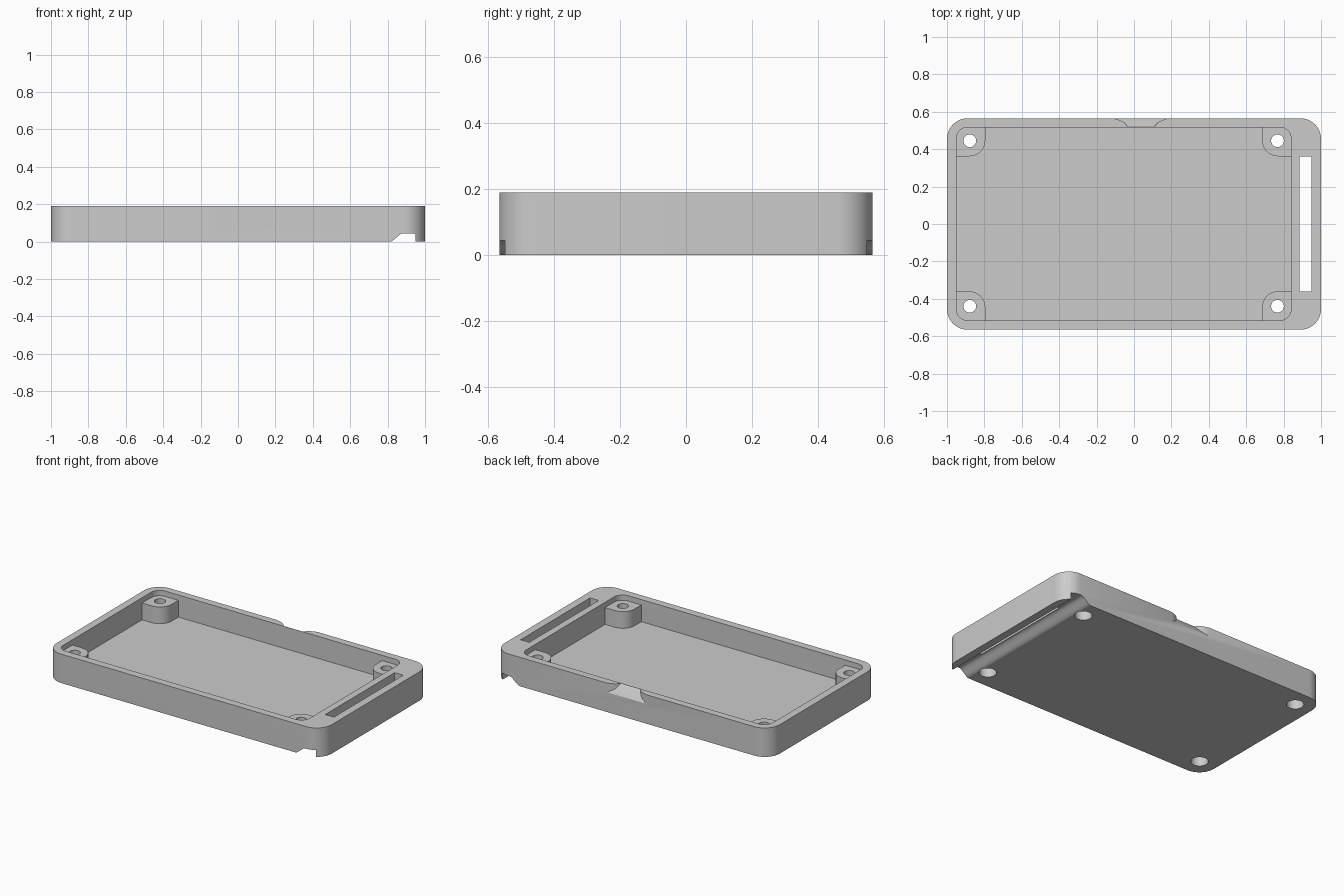
import bpy, bmesh, math

old = bpy.data.objects.get("Cube")
if old:
    bpy.data.objects.remove(old, do_unlink=True)

grey = bpy.data.materials.new("matte grey")
grey.use_nodes = True
colour = (0.6, 0.6, 0.6, 1)
grey.diffuse_color = colour
grey.node_tree.nodes["Principled BSDF"].inputs["Base Color"].default_value = colour


def loft(name, rings):
    """Closed solid through rings of equal point count."""
    bm = bmesh.new()
    loops = [[bm.verts.new(p) for p in ring] for ring in rings]
    n = len(loops[0])
    bm.faces.new(loops[0])
    bm.faces.new(loops[-1])
    for a, b in zip(loops, loops[1:]):
        for i in range(n):
            j = (i + 1) % n
            bm.faces.new((a[i], a[j], b[j], b[i]))
    bmesh.ops.recalc_face_normals(bm, faces=bm.faces)
    mesh = bpy.data.meshes.new(name)
    bm.to_mesh(mesh)
    bm.free()
    mesh.materials.append(grey)
    obj = bpy.data.objects.new(name, mesh)
    bpy.context.collection.objects.link(obj)
    return obj


def block(name, x0, x1, y0, y1, z0, z1, r=0, rounded=(0, 1, 2, 3), steps=10):
    """Box whose listed upright corners (counted from +x +y) have radius r."""
    outline = []
    for k, (sx, sy) in enumerate([(1, 1), (-1, 1), (-1, -1), (1, -1)]):
        cx, cy = (x1 if sx > 0 else x0), (y1 if sy > 0 else y0)
        if r == 0 or k not in rounded:
            outline.append((cx, cy))
            continue
        for i in range(steps + 1):
            a = math.pi / 2 * (k + i / steps)
            outline.append((cx - sx * r + r * math.cos(a), cy - sy * r + r * math.sin(a)))
    return loft(name, [[(x, y, z) for x, y in outline] for z in (z0, z1)])


def cylinder(name, x, y, z0, z1, r, n=32):
    ring = [(x + r * math.cos(math.tau * i / n), y + r * math.sin(math.tau * i / n))
            for i in range(n)]
    return loft(name, [[(px, py, z) for px, py in ring] for z in (z0, z1)])


def combine(target, tool, operation):
    mod = target.modifiers.new(tool.name, "BOOLEAN")
    mod.operation = operation
    mod.solver = "EXACT"
    mod.object = tool
    bpy.context.view_layer.objects.active = target
    bpy.ops.object.modifier_apply(modifier=mod.name)
    bpy.data.objects.remove(tool, do_unlink=True)


# Outer shell and its open cavity
H, FLOOR, POST_TOP = 0.19, 0.045, 0.155
X0, X1, Y0, Y1 = -0.95, 0.84, -0.515, 0.517
tray = block("case_tray", -1, 1, -0.565, 0.565, 0, H, 0.11)
combine(tray, block("cavity", X0, X1, Y0, Y1, FLOOR, 0.3, 0.06), "DIFFERENCE")

# Corner screw posts, sunk into walls and floor, rounded on the inward corner only
SIZE, SINK = 0.155, 0.01
left, right = (X0 - SINK, X0 + SIZE), (X1 - SIZE, X1 + SINK)
front, back = (Y0 - SINK, Y0 + SIZE), (Y1 - SIZE, Y1 + SINK)
for corner, (xs, ys) in enumerate([(left, front), (right, front), (right, back), (left, back)]):
    post = block("screw_post", *xs, *ys, 0.02, POST_TOP, 0.085, (corner,))
    combine(tray, post, "UNION")

# Screw holes with wider counterbores underneath
for x in (-0.878, 0.767):
    for y in (-0.44, 0.445):
        combine(tray, cylinder("screw_hole", x, y, -0.1, 0.3, 0.034), "DIFFERENCE")
        combine(tray, cylinder("counterbore", x, y, -0.1, 0.08, 0.052), "DIFFERENCE")

# Strap slot through the wide end wall
combine(tray, block("strap_slot", 0.886, 0.949, -0.36, 0.36, -0.1, 0.3), "DIFFERENCE")

# Finger groove across the underside, with a curved ramp
ramp = []
for i in range(13):
    t = i / 12
    ramp.append((0.81 + 0.075 * t, 0.045 * t * t * (3 - 2 * t)))
groove = [(0.81, -0.05)] + ramp + [(0.949, 0.045), (0.949, -0.05)]
combine(tray, loft("groove", [[(x, y, z) for x, z in groove] for y in (-0.7, 0.7)]),
        "DIFFERENCE")

# Flared thumb scoop in the back rim, rising to the inner edge of the wall
sections = [(0.519, -0.035, 0.11, H), (0.53, -0.04, 0.115, 0.178),
            (0.545, -0.055, 0.13, 0.158), (0.555, -0.075, 0.15, 0.145),
            (0.565, -0.11, 0.18, 0.13), (0.6, -0.11, 0.18, 0.13)]
combine(tray, loft("scoop", [[(a, y, z), (b, y, z), (b, y, 0.3), (a, y, 0.3)]
                             for y, a, b, z in sections]), "DIFFERENCE")

# Smooth rounded corners, crisp edges
bpy.ops.object.select_all(action="DESELECT")
tray.select_set(True)
bpy.context.view_layer.objects.active = tray
bpy.ops.object.shade_smooth_by_angle(angle=math.radians(25))
